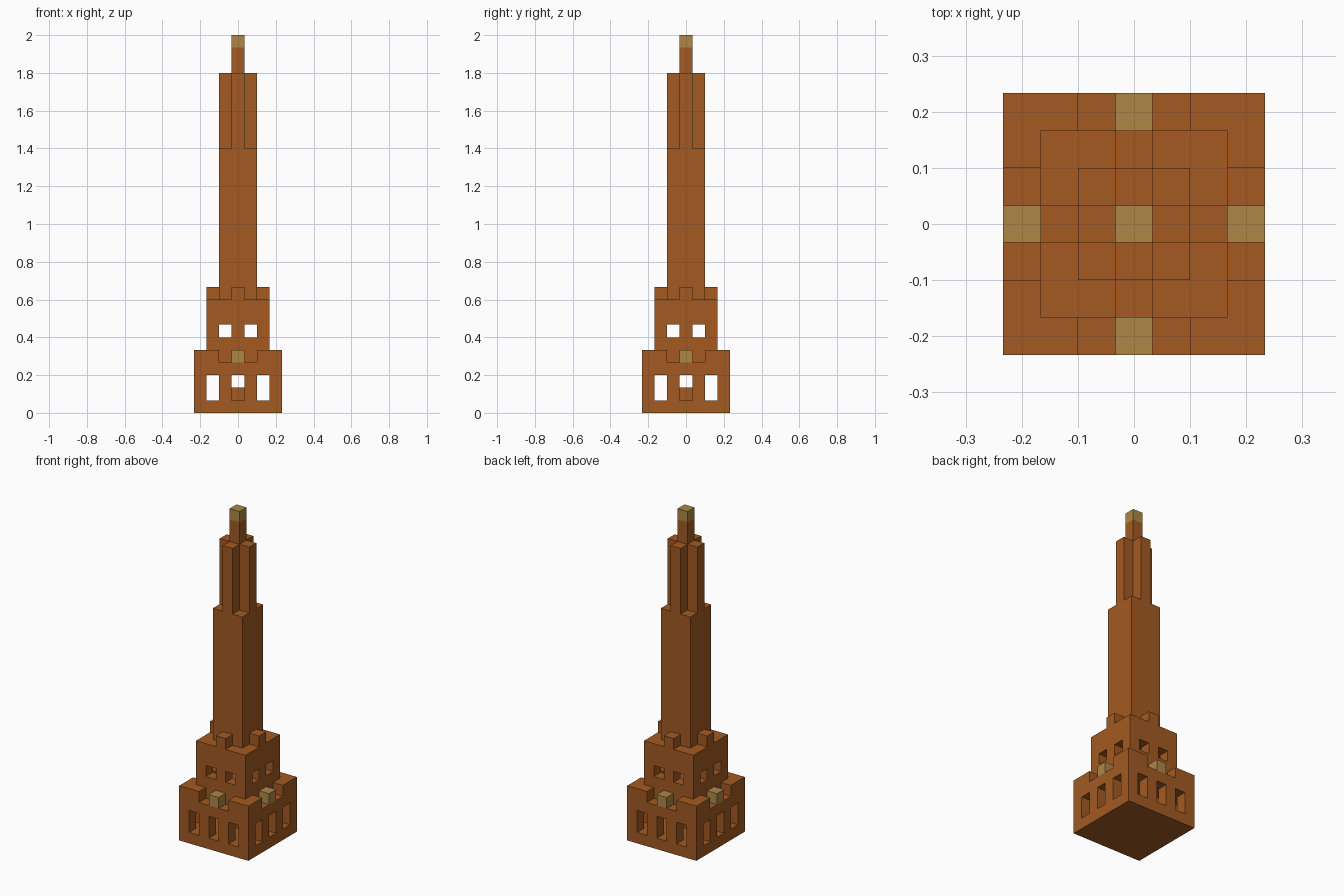
import bpy
import bmesh
from mathutils import Vector
from itertools import product

U = 2 / 30  # one block

cube = bpy.data.objects.get("Cube")
if cube:
    bpy.data.objects.remove(cube, do_unlink=True)


def material(name, rgb):
    m = bpy.data.materials.new(name)
    m.use_nodes = True
    m.diffuse_color = (*rgb, 1)
    m.node_tree.nodes["Principled BSDF"].inputs["Base Color"].default_value = (*rgb, 1)
    return m


BRICK = material("warm brown", (0.367, 0.102, 0.016))
GOLD = material("dull gold", (0.423, 0.242, 0.061))


def finish(name, bm, mat):
    bmesh.ops.remove_doubles(bm, verts=bm.verts, dist=U / 100)
    bmesh.ops.recalc_face_normals(bm, faces=bm.faces)
    mesh = bpy.data.meshes.new(name)
    bm.to_mesh(mesh)
    bm.free()
    mesh.materials.append(mat)
    ob = bpy.data.objects.new(name, mesh)
    bpy.context.collection.objects.link(ob)
    return ob


def add_box(bm, rx, ry, z0, z1, cx=0, cy=0):
    """Box with half widths rx, ry in blocks."""
    verts = bmesh.ops.create_cube(bm, size=1)["verts"]
    for v in verts:
        v.co = Vector(((cx + 2 * rx * v.co.x) * U, (cy + 2 * ry * v.co.y) * U,
                       ((z0 + z1) / 2 + (z1 - z0) * v.co.z) * U))


def box(name, r, z0, z1, mat=BRICK):
    bm = bmesh.new()
    add_box(bm, r, r, z0, z1)
    return finish(name, bm, mat)


def four_blocks(name, d, z0, z1, mat=BRICK):
    """One block in the middle of each side, d blocks out."""
    bm = bmesh.new()
    for cx, cy in ((d, 0), (-d, 0), (0, d), (0, -d)):
        add_box(bm, 0.5, 0.5, z0, z1, cx, cy)
    return finish(name, bm, mat)


def cells(r, z0, z1):
    span = range(-r, r + 1)
    return set(product(span, span, range(z0, z1)))


def pierced(solid, r, columns, z0, z1):
    """Cut window openings through all four outer walls."""
    return {c for c in solid if not (z0 <= c[2] < z1 and (
        abs(c[1]) == r and abs(c[0]) in columns or
        abs(c[0]) == r and abs(c[1]) in columns))}


def skin(name, solid, mat=BRICK):
    """Outer and inner surface of a set of blocks."""
    bm = bmesh.new()
    for c in solid:
        for axis, sign in product(range(3), (-1, 1)):
            n = Vector((0, 0, 0))
            n[axis] = sign
            if tuple(int(a + b) for a, b in zip(c, n)) in solid:
                continue
            s, t = Vector((0, 0, 0)), Vector((0, 0, 0))
            s[(axis + 1) % 3], t[(axis + 2) % 3] = sign, 1
            mid = Vector(c) + Vector((0, 0, 0.5)) + n / 2
            bm.faces.new([bm.verts.new((mid + (a * s + b * t) / 2) * U)
                          for a, b in ((-1, -1), (1, -1), (1, 1), (-1, 1))])
    return finish(name, bm, mat)


# Hollow base with windows and raised corners
base = cells(3, 0, 5) - cells(2, 1, 4)
base = pierced(base, 3, (0, 2), 1, 3)
base = {c for c in base if not (c[2] == 4 and max(abs(c[0]), abs(c[1])) == 3
                                and min(abs(c[0]), abs(c[1])) < 2)}
skin("base_hall", base)
box("inner_plinth", 0.5, 1, 2)
four_blocks("gold_merlons", 3, 4, 5, GOLD)

# Hollow middle storey with small windows
storey = cells(2, 5, 9) - cells(1, 5, 8)
skin("middle_storey", pierced(storey, 2, (1,), 6, 7))
four_blocks("middle_merlons", 2, 9, 10)

# Tower shaft, cross-shaped upper shaft, spire and tip
box("tower_shaft", 1.5, 9, 21)
four_blocks("upper_buttresses", 1, 21, 27)
box("spire", 0.5, 21, 29)
box("spire_tip", 0.5, 29, 30, GOLD)
